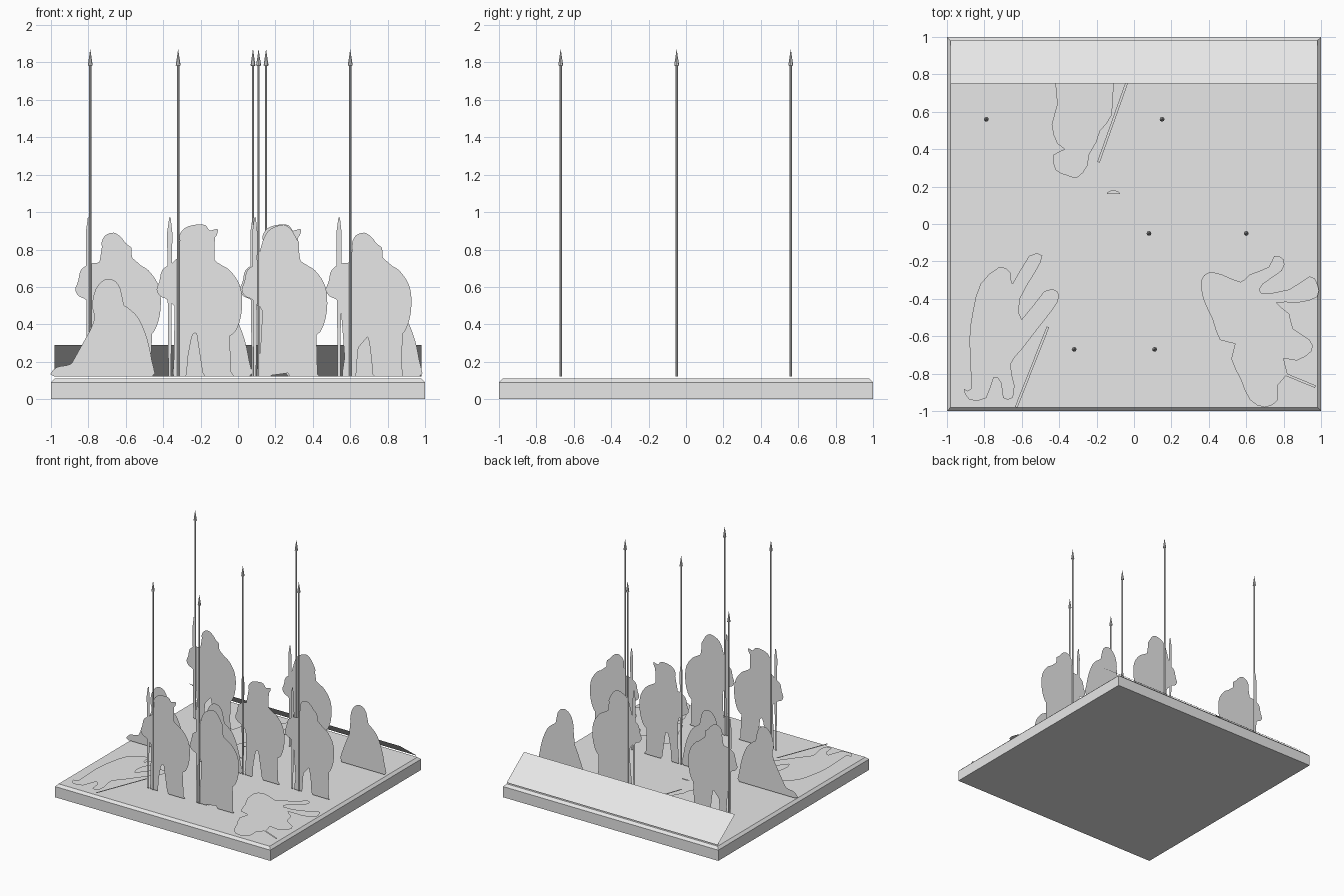
import bpy, bmesh, math
from mathutils import Vector

if "Cube" in bpy.data.objects:
    bpy.data.objects.remove(bpy.data.objects["Cube"])

GREY = bpy.data.materials.new("plain_grey")
GREY.diffuse_color = (0.8, 0.8, 0.8, 1)
GREY.use_nodes = True
GREY.node_tree.nodes["Principled BSDF"].inputs["Base Color"].default_value = GREY.diffuse_color
GROUND = 0.12


def finish(bm, name):
    mesh = bpy.data.meshes.new(name)
    bm.to_mesh(mesh)
    bm.free()
    mesh.materials.append(GREY)
    ob = bpy.data.objects.new(name, mesh)
    bpy.context.collection.objects.link(ob)
    return ob


def rounded(pts, steps=3):
    """Closed smooth curve through the outline points."""
    out, n = [], len(pts)
    for i in range(n):
        a, b, c, d = (Vector(pts[(i + k) % n]) for k in (-1, 0, 1, 2))
        for s in range(steps):
            t = s / steps
            out.append(b + 0.4 * ((c - a) * t + (2 * a - 5 * b + 4 * c - d) * t * t
                                  + (3 * b - a - 3 * c + d) * t ** 3)
                       + 0.2 * (c - b) * (3 * t * t - 2 * t ** 3)
                       - 0.0 * b)
    return out


def cutout(name, outlines, to3d):
    """Thin flat sheet made of one or more outlines."""
    bm = bmesh.new()
    for pts in outlines:
        bm.faces.new([bm.verts.new(to3d(p[0], p[1])) for p in pts])
    bmesh.ops.triangulate(bm, faces=bm.faces[:])
    return finish(bm, name)


def smooth(pts, steps=3):
    """Closed Catmull-Rom outline."""
    out, n = [], len(pts)
    for i in range(n):
        a, b, c, d = (Vector(pts[(i + k) % n]) for k in (-1, 0, 1, 2))
        for s in range(steps):
            t = s / steps
            out.append(0.5 * (2 * b + (c - a) * t + (2 * a - 5 * b + 4 * c - d) * t * t
                              + (3 * b - a - 3 * c + d) * t ** 3))
    return out


# base slab with chamfered top edge
bm = bmesh.new()
rings = []
for h, z in ((1, 0), (1, 0.09), (0.98, 0.11)):
    rings.append([bm.verts.new((sx * h, sy * h, z))
                  for sx, sy in ((-1, -1), (1, -1), (1, 1), (-1, 1))])
bm.faces.new(rings[0][::-1])
bm.faces.new(rings[2])
for lo, hi in zip(rings, rings[1:]):
    for i in range(4):
        j = (i + 1) % 4
        bm.faces.new((lo[i], lo[j], hi[j], hi[i]))
finish(bm, "base")

# sloped panel along the back edge
bm = bmesh.new()
bm.faces.new([bm.verts.new(v) for v in ((0.98, 0.98, 0.12), (-0.98, 0.98, 0.12),
                                        (-0.98, 0.75, 0.29), (0.98, 0.75, 0.29))])
finish(bm, "back_panel")


# tall spears: shaft and cone tip as one lathe
def tall_spear(x, y):
    bm = bmesh.new()
    prof = ((0.006, GROUND), (0.006, 1.78), (0.013, 1.785), (0.0005, 1.87))
    n = 8
    loops = [[bm.verts.new((x + r * math.cos(k * math.tau / n),
                            y + r * math.sin(k * math.tau / n), z)) for k in range(n)]
             for r, z in prof]
    for lo, hi in zip(loops, loops[1:]):
        for i in range(n):
            j = (i + 1) % n
            bm.faces.new((lo[i], lo[j], hi[j], hi[i]))
    bm.faces.new(loops[0][::-1])
    bm.faces.new(loops[-1])
    finish(bm, "tall_spear")


# standing figure: legs and shield shared, three helmets
HELMETS = {
    "round": [(.13, .735), (.145, .80), (.14, .835), (.16, .875), (.205, .89), (.245, .865),
              (.28, .82), (.30, .81), (.305, .755)],
    "peaked": [(.11, .735), (.13, .825), (.12, .87), (.15, .915), (.21, .933), (.26, .93),
               (.285, .90), (.325, .91), (.32, .875), (.29, .84), (.285, .79), (.31, .745)],
    "crested": [(.08, .735), (.10, .80), (.12, .865), (.155, .91), (.225, .933), (.27, .90),
                (.275, .875), (.305, .84), (.30, .80), (.305, .75)],
}
SHIELD_SIDE = [(.34, .72), (.39, .69), (.44, .62), (.457, .54), (.45, .44), (.42, .36),
               (.37, .32), (.36, .25), (.375, .18), (.405, .135), (.40, .12), (.26, .12)]
SPEAR_SIDE = [(.245, .20), (.23, .31), (.205, .355), (.18, .31), (.165, .20), (.155, .12),
              (.09, .12), (.10, .22), (.115, .35), (.11, .47), (.06, .53), (.02, .55),
              (.0, .585), (.015, .63), (.03, .69), (.08, .725)]
SHORT_SPEAR = [(.063, .12), (.077, .12), (.077, .87), (.084, .89), (.075, .97), (.067, .97),
               (.056, .89), (.063, .87)]


def upright(x0, y):
    return lambda u, v: (x0 + u, y, max(v, GROUND))


def standing(x0, y, helmet):
    body = smooth(HELMETS[helmet] + SHIELD_SIDE + SPEAR_SIDE)
    cutout("standing_figure", [body, SHORT_SPEAR], upright(x0, y))


FRONT, MIDDLE, BACK = -0.67, -0.05, 0.56
for x, y, x0, helmet in ((-.32, FRONT, -.435, "peaked"), (.11, FRONT, .02, "crested"),
                         (.08, MIDDLE, .01, "peaked"), (.60, MIDDLE, .47, "round"),
                         (-.79, BACK, -.87, "round"), (.15, BACK, .02, "crested")):
    tall_spear(x, y)
    standing(x0, y, helmet)

# kneeling figures
KNEEL = [(.08, .50), (.10, .59), (.15, .64), (.205, .63), (.235, .575), (.22, .52), (.27, .49),
         (.33, .43), (.375, .32), (.40, .20), (.40, .12), (.20, .12)]
PLAIN = [(.0, .12), (.02, .25), (.09, .42)]
TRAIL = [(-.12, .12), (-.11, .17), (-.03, .19), (.02, .27), (.09, .42)]
for x0, y, side in ((.57, BACK, PLAIN), (-.34, MIDDLE, PLAIN), (-.86, MIDDLE, TRAIL)):
    cutout("kneeling_figure", [smooth(KNEEL + side)], upright(x0, y))


# fallen figures lying on the ground, each with a dropped spear
def flat(u, v):
    return (u, v, 0.128)


def strip(a, b, w=0.007):
    a, b = Vector(a), Vector(b)
    d = (b - a).normalized()
    s = Vector((-d.y, d.x)) * w
    return [a - s, b - s, b + s, a + s]


FALLEN_LEFT = [(-.87, -.88), (-.88, -.62), (-.86, -.46), (-.82, -.32), (-.72, -.23), (-.66, -.26),
               (-.65, -.32), (-.56, -.17), (-.49, -.17), (-.53, -.26), (-.61, -.40), (-.60, -.51),
               (-.48, -.36), (-.41, -.36), (-.41, -.42), (-.50, -.54), (-.60, -.67), (-.66, -.75),
               (-.64, -.86), (-.65, -.93), (-.70, -.93), (-.71, -.85), (-.75, -.82), (-.79, -.93),
               (-.88, -.94), (-.91, -.88)]
FALLEN_RIGHT = [(.36, -.30), (.40, -.26), (.47, -.27), (.57, -.31), (.62, -.27), (.72, -.23),
                (.75, -.17), (.80, -.19), (.79, -.25), (.69, -.32), (.68, -.37), (.83, -.35),
                (.94, -.28), (.98, -.32), (.98, -.39), (.88, -.42), (.76, -.42), (.83, -.48),
                (.85, -.56), (.94, -.62), (.95, -.68), (.87, -.73), (.80, -.72), (.82, -.80),
                (.77, -.86), (.77, -.94), (.70, -.98), (.62, -.94), (.57, -.83), (.52, -.72),
                (.54, -.64), (.46, -.62), (.42, -.51), (.37, -.40)]
FALLEN_BACK = [(-.42, .75), (-.41, .64), (-.44, .53), (-.41, .43), (-.37, .40), (-.43, .37),
               (-.42, .29), (-.36, .26), (-.30, .25), (-.25, .31), (-.24, .37), (-.20, .44),
               (-.18, .50), (-.12, .58), (-.11, .75), (-.10, .88), (-.05, .96), (-.13, .95),
               (-.19, .85), (-.26, .84), (-.29, .94), (-.36, .93), (-.38, .84)]
for pts, a, b in ((FALLEN_LEFT, (-.46, -.55), (-.63, -.98)),
                  (FALLEN_RIGHT, (.80, -.80), (.97, -.87)),
                  (FALLEN_BACK, (-.03, .78), (-.19, .33))):
    cutout("fallen_figure", [smooth(pts, 2), strip(a, b)], flat)

# small scrap on the ground
cutout("ground_scrap", [[(-.11 + .035 * math.cos(k * math.pi / 6),
                          .16 + .02 * math.sin(k * math.pi / 6)) for k in range(7)]], flat)
